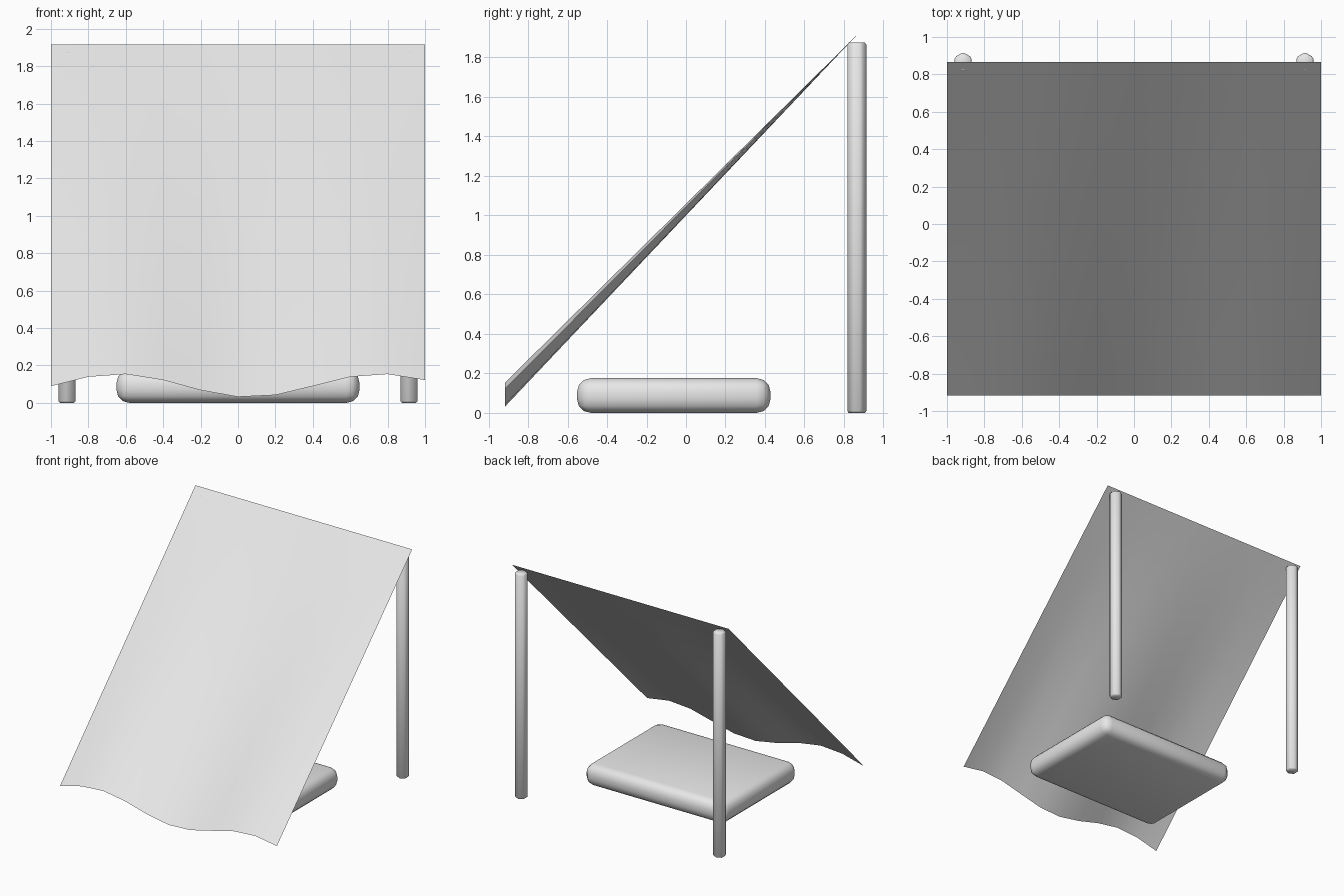
import bpy
import bmesh
from math import cos, pi
from mathutils import Matrix

cube = bpy.data.objects.get("Cube")
if cube:
    bpy.data.objects.remove(cube, do_unlink=True)

# One plain grey for everything
grey = bpy.data.materials.new("plain_grey")
grey.use_nodes = True
GREY = (0.8, 0.8, 0.8, 1)
grey.diffuse_color = GREY
grey.node_tree.nodes["Principled BSDF"].inputs["Base Color"].default_value = GREY


def make_object(name, bm, location=(0, 0, 0), bevel=0, segments=1):
    """Turn a bmesh into a smooth object with an optional rounded edge."""
    mesh = bpy.data.meshes.new(name)
    bm.to_mesh(mesh)
    bm.free()
    mesh.materials.append(grey)
    mesh.shade_smooth()
    obj = bpy.data.objects.new(name, mesh)
    obj.location = location
    bpy.context.collection.objects.link(obj)
    if bevel:
        mod = obj.modifiers.new("rounded_edges", 'BEVEL')
        mod.width = bevel
        mod.segments = segments
        mod.limit_method = 'ANGLE'
    return obj


# Sloping cloth sheet: ripples at the low front edge fade out to the straight top edge
FRONT_Y, BACK_Y = -0.916, 0.867
LOW_Z, HIGH_Z = 0.0925, 1.915
bm = bmesh.new()
bmesh.ops.create_grid(bm, x_segments=10, y_segments=10, size=1)
for v in bm.verts:
    t = (v.co.y + 1) / 2
    ripple = -0.0625 * cos(2 * pi * (v.co.x - 0.06) / 1.4)
    v.co.y = FRONT_Y + t * (BACK_Y - FRONT_Y)
    v.co.z = LOW_Z + t * (HIGH_Z - LOW_Z) + (1 - t) * ripple
make_object("cloth_canopy", bm)

# Two hexagonal posts holding the back corners
POST_HEIGHT = 1.875
for name, x in (("left_post", 0.914), ("right_post", -0.914)):
    bm = bmesh.new()
    bmesh.ops.create_cone(bm, cap_ends=True, segments=6, radius1=0.053,
                          radius2=0.053, depth=POST_HEIGHT)
    # Put corners of the hexagon at front and back
    corner = max(bm.verts, key=lambda v: v.co.y).co
    if abs(corner.x) > 0.01:
        bmesh.ops.rotate(bm, verts=bm.verts, matrix=Matrix.Rotation(pi / 6, 3, 'Z'))
    make_object(name, bm, (x, 0.865, POST_HEIGHT / 2), bevel=0.01)

# Soft rounded sleeping pad on the ground
bm = bmesh.new()
bmesh.ops.create_cube(bm, size=1)
bmesh.ops.scale(bm, verts=bm.verts, vec=(1.3, 0.98, 0.176))
make_object("sleeping_pad", bm, (0, -0.062, 0.088), bevel=0.07, segments=3)
